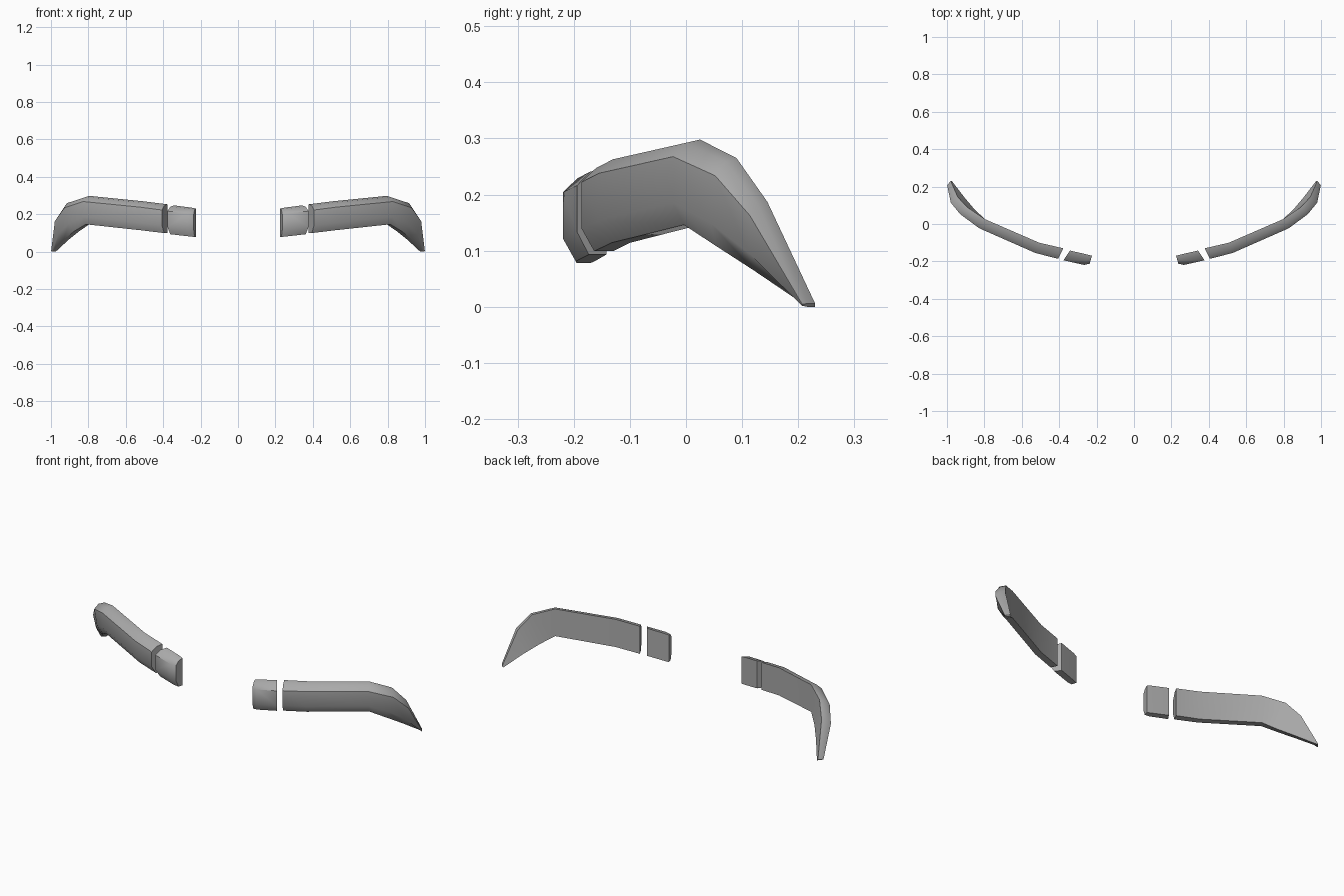
import bpy
import bmesh
from math import radians
from mathutils import Vector

cube = bpy.data.objects.get("Cube")
if cube:
    bpy.data.objects.remove(cube)

grey = bpy.data.materials.new("plain grey")
grey.use_nodes = True
colour = (0.4, 0.4, 0.4, 1)
grey.diffuse_color = colour
grey.node_tree.nodes["Principled BSDF"].inputs["Base Color"].default_value = colour

# Cross-section: (share of depth, start edge is top, inset along the height)
SECTION = [(0, 0, 0), (0, 1, 0), (0.55, 1, 0.04), (1, 1, 0.2),
           (1, 0, 0.26), (0.6, 0, 0.0)]


def ring(top, bottom, depth):
    top, bottom = Vector(top), Vector(bottom)
    out = Vector((*depth, 0))
    points = []
    for share, at_top, inset in SECTION:
        height = 1 - inset if at_top else inset
        points.append(bottom.lerp(top, height) + out * share)
    return points


def loft(name, stations, side):
    """Skin the cross-sections and cap both ends."""
    bm = bmesh.new()
    rings = [[bm.verts.new((p.x * side, p.y, p.z)) for p in ring(*s)]
             for s in stations]
    count = len(SECTION)
    for a, b in zip(rings, rings[1:]):
        for i in range(count):
            j = (i + 1) % count
            bm.faces.new((a[i], a[j], b[j], b[i]))
    bm.faces.new(rings[0])
    bm.faces.new(rings[-1])
    bmesh.ops.recalc_face_normals(bm, faces=bm.faces)
    mesh = bpy.data.meshes.new(name)
    bm.to_mesh(mesh)
    bm.free()
    mesh.materials.append(grey)
    obj = bpy.data.objects.new(name, mesh)
    bpy.context.collection.objects.link(obj)
    bpy.ops.object.select_all(action="DESELECT")
    obj.select_set(True)
    bpy.context.view_layer.objects.active = obj
    bpy.ops.object.shade_smooth_by_angle(angle=radians(42))


# Stations: back top corner, back bottom corner, depth towards the front
inner_block = [
    ((0.225, -0.17, 0.23), (0.225, -0.17, 0.078), (0.012, -0.042)),
    ((0.25, -0.163, 0.235), (0.25, -0.163, 0.081), (0.016, -0.056)),
    ((0.342, -0.142, 0.247), (0.342, -0.142, 0.093), (0.035, -0.052)),
]
outer_arm = [
    ((0.378, -0.13, 0.253), (0.378, -0.13, 0.099), (0.028, -0.056)),
    ((0.507, -0.1, 0.269), (0.507, -0.1, 0.114), (0.02, -0.055)),
    ((0.795, 0.025, 0.298), (0.795, 0.025, 0.146), (0.032, -0.048)),
    ((0.892, 0.09, 0.265), (0.85, 0.075, 0.108), (0.045, -0.035)),
    ((0.943, 0.145, 0.187), (0.905, 0.14, 0.064), (0.044, -0.03)),
    ((0.98, 0.23, 0.006), (0.974, 0.23, 0.0), (0.02, -0.023)),
]

for side, label in ((1, "left"), (-1, "right")):
    loft(label + "_inner_block", inner_block, side)
    loft(label + "_outer_arm", outer_arm, side)
